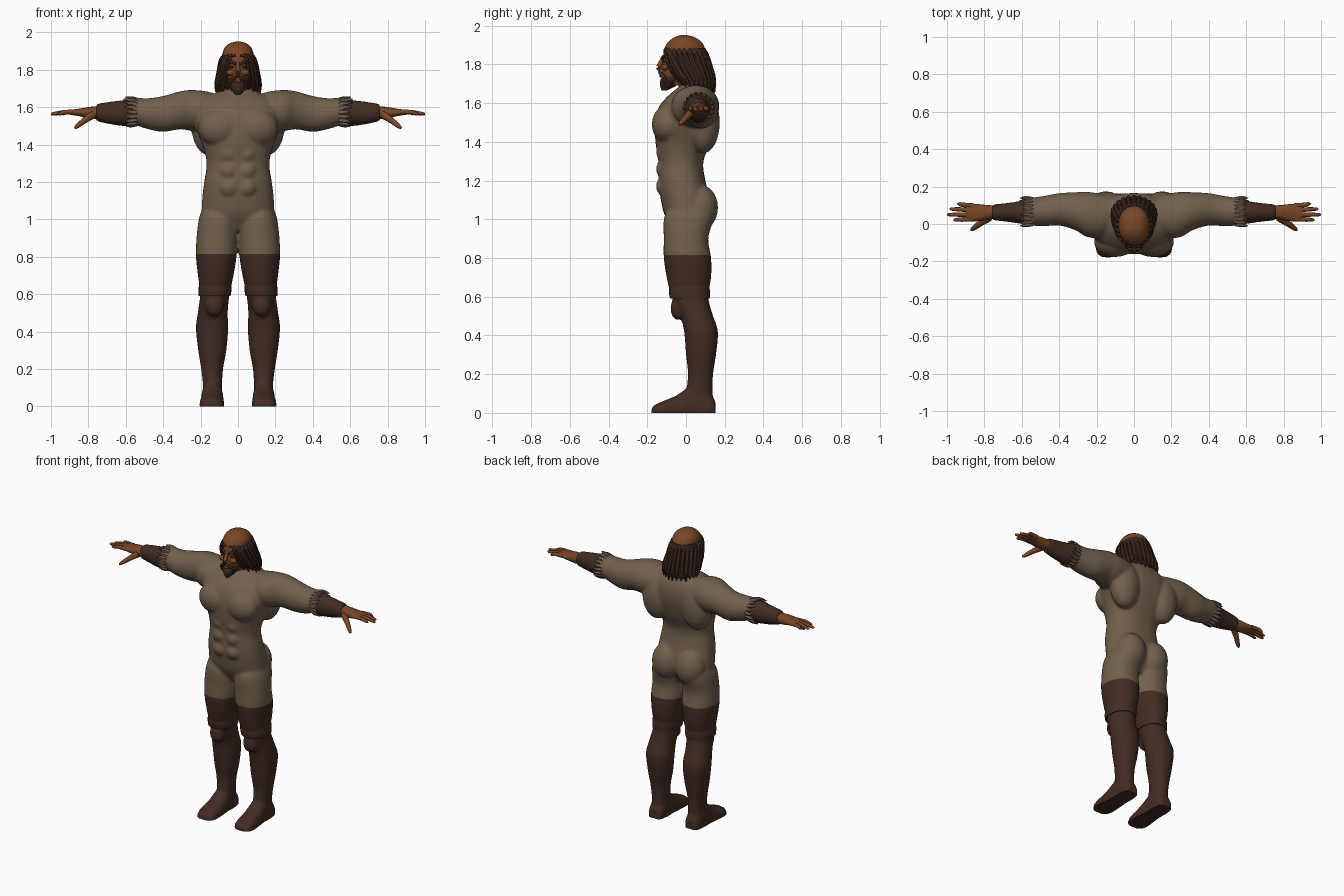
import bpy, bmesh, math, random
from mathutils import Vector, Matrix

random.seed(4)
cube = bpy.data.objects.get("Cube")
if cube:
    bpy.data.objects.remove(cube)


def material(name, rgb):
    m = bpy.data.materials.new(name)
    m.use_nodes = True
    m.diffuse_color = (*rgb, 1)
    bsdf = m.node_tree.nodes["Principled BSDF"]
    bsdf.inputs["Base Color"].default_value = (*rgb, 1)
    bsdf.inputs["Roughness"].default_value = 0.9
    return m


SUIT = material("tan suit", (0.17, 0.118, 0.074))
LEATHER = material("dark leather", (0.055, 0.025, 0.017))
SKIN = material("skin", (0.19, 0.062, 0.02))
HAIR = material("dark hair", (0.042, 0.019, 0.013))


def spline(rows, steps):
    """Smoothly resample a list of equal-length number rows."""
    out = []
    last = len(rows) - 1
    for i in range(last):
        a, b, c, d = (rows[max(i - 1, 0)], rows[i], rows[i + 1], rows[min(i + 2, last)])
        for k in range(steps):
            t = k / steps
            out.append([q + t * (r - p) / 2 + t * t * (p - 2.5 * q + 2 * r - s / 2)
                        + t ** 3 * (1.5 * (q - r) + (s - p) / 2)
                        for p, q, r, s in zip(a, b, c, d)])
    return out + [list(rows[-1])]


def skin_rings(bm, rings):
    rings = [[bm.verts.new(co) for co in ring] for ring in rings]
    n = len(rings[0])
    for lo, hi in zip(rings, rings[1:]):
        for i in range(n):
            j = (i + 1) % n
            bm.faces.new((lo[i], lo[j], hi[j], hi[i]))
    bm.faces.new(rings[0])
    bm.faces.new(rings[-1])


def loft(bm, axis, rows, power=2.0, n=28, steps=4):
    """Rows hold position along the axis, then the two extents across it."""
    rings = []
    for t, a0, a1, b0, b1 in spline(rows, steps):
        ring = []
        for i in range(n):
            ang = math.tau * i / n
            c, s = math.cos(ang), math.sin(ang)
            a = (a0 + a1) / 2 + (a1 - a0) / 2 * math.copysign(abs(c) ** (2 / power), c)
            b = (b0 + b1) / 2 + (b1 - b0) / 2 * math.copysign(abs(s) ** (2 / power), s)
            ring.append({"x": (t, b, a), "y": (a, t, b), "z": (a, b, t)}[axis])
        rings.append(ring)
    skin_rings(bm, rings)


def symmetric(rows):
    return [(z, -w, w, front, back) for z, w, front, back in rows]


def blob(bm, centre, radii):
    m = Matrix.Translation(centre) @ Matrix.Diagonal((*radii, 1))
    bmesh.ops.create_uvsphere(bm, u_segments=20, v_segments=12, radius=1, matrix=m)


def tube(bm, points, n=8, steps=3):
    """Points hold x, y, z and radius."""
    pts = spline(points, steps)
    rings = []
    for i, p in enumerate(pts):
        d = Vector(pts[min(i + 1, len(pts) - 1)][:3]) - Vector(pts[max(i - 1, 0)][:3])
        q = d.to_track_quat("Z", "Y")
        rings.append([Vector(p[:3]) + q @ Vector((math.cos(a) * p[3], math.sin(a) * p[3], 0))
                      for a in (math.tau * k / n for k in range(n))])
    skin_rings(bm, rings)


def mirror_x(bm):
    new = bmesh.ops.duplicate(bm, geom=bm.verts[:] + bm.edges[:] + bm.faces[:])["geom"]
    for v in new:
        if isinstance(v, bmesh.types.BMVert):
            v.co.x = -v.co.x


def finish(bm, name, *mats, angle=50):
    bmesh.ops.recalc_face_normals(bm, faces=bm.faces[:])
    for f in bm.faces:
        f.smooth = True
    me = bpy.data.meshes.new(name)
    bm.to_mesh(me)
    bm.free()
    me.set_sharp_from_angle(angle=math.radians(angle))
    for m in mats:
        me.materials.append(m)
    ob = bpy.data.objects.new(name, me)
    bpy.context.collection.objects.link(ob)
    return ob


# Body: limbs and muscles on one side, mirrored, then the trunk
bm = bmesh.new()
leg = [(1.06, .03, .19, -.09, .13), (1, .005, .21, -.115, .14), (.9, .003, .222, -.115, .115),
       (.8, .008, .225, -.115, .13), (.7, .024, .214, -.1, .13), (.6, .045, .203, -.075, .115),
       (.5, .055, .215, -.03, .14), (.42, .052, .225, -.01, .165), (.3, .062, .213, 0, .155),
       (.2, .08, .197, .01, .14), (.1, .085, .187, 0, .138), (-.03, .08, .195, -.02, .15)]
loft(bm, "z", leg, 2.2)
loft(bm, "y", [(.152, .1, .175, -.04, .06), (.12, .085, .19, -.05, .1), (.03, .08, .195, -.05, .135),
               (-.05, .076, .2, -.05, .09), (-.12, .074, .206, -.04, .06),
               (-.16, .085, .195, -.03, .042), (-.178, .11, .17, -.02, .025)], 2.3)
loft(bm, "x", [(.08, 1.55, 1.66, 0, .13), (.17, 1.49, 1.685, -.07, .16), (.25, 1.475, 1.692, -.07, .172),
               (.31, 1.482, 1.685, -.035, .17), (.4, 1.468, 1.66, -.008, .165),
               (.48, 1.482, 1.648, -.012, .15), (.55, 1.503, 1.65, -.008, .14),
               (.6, 1.498, 1.64, 0, .125), (.68, 1.508, 1.63, .012, .112), (.757, 1.525, 1.618, .02, .105)])
blob(bm, (.1, -.095, 1.49), (.115, .082, .1))       # chest
blob(bm, (.15, .09, 1.5), (.1, .085, .16))          # upper back
blob(bm, (.088, .07, 1.06), (.1, .096, .12))        # seat
blob(bm, (.125, -.045, .54), (.05, .035, .06))      # knee
for z in (1.17, 1.26, 1.35):                        # stomach
    blob(bm, (.048, -.115, z), (.052, .04, .05))
mirror_x(bm)
loft(bm, "z", symmetric([
    (.94, .06, -.06, .07), (1.02, .18, -.11, .12), (1.1, .192, -.13, .125), (1.2, .181, -.143, .1),
    (1.3, .168, -.143, .09), (1.4, .19, -.158, .13), (1.5, .23, -.16, .16), (1.58, .23, -.14, .165),
    (1.64, .19, -.09, .15), (1.685, .1, -.035, .125), (1.71, .062, -.01, .1)]), 2.3)
body = finish(bm, "body", SUIT)
remesh = body.modifiers.new("fuse", "REMESH")
remesh.mode = "VOXEL"
remesh.voxel_size = 0.009
relax = body.modifiers.new("relax", "SMOOTH")
relax.iterations = 5
fused = bpy.data.meshes.new_from_object(body.evaluated_get(bpy.context.evaluated_depsgraph_get()))
bpy.data.objects.remove(body)

# Cut clean borders for boots and bracers, flatten the soles
CUFF_Z, SLEEVE_X = .815, .585
bm = bmesh.new()
bm.from_mesh(fused)
bpy.data.meshes.remove(fused)
for co, no, clear in (((0, 0, CUFF_Z), (0, 0, 1), False), ((SLEEVE_X, 0, 0), (1, 0, 0), False),
                      ((-SLEEVE_X, 0, 0), (1, 0, 0), False), ((0, 0, 0), (0, 0, 1), True)):
    bmesh.ops.bisect_plane(bm, geom=bm.verts[:] + bm.edges[:] + bm.faces[:],
                           plane_co=co, plane_no=no, clear_inner=clear)
bmesh.ops.holes_fill(bm, edges=[e for e in bm.edges if e.is_boundary], sides=0)
for f in bm.faces:
    c = f.calc_center_median()
    f.material_index = int(c.z < CUFF_Z or abs(c.x) > SLEEVE_X)
finish(bm, "body_suit", SUIT, LEATHER)

# Overhanging hem above each knee
bm = bmesh.new()
loft(bm, "z", [(.66, .034, .208, -.086, .12), (.62, .035, .211, -.088, .124),
               (.59, .04, .21, -.082, .122)], 2.2)
mirror_x(bm)
finish(bm, "knee_hems", LEATHER)

# Ragged sleeve ends
bm = bmesh.new()
for i in range(18):
    a = math.tau * i / 18
    ring = lambda x, r: (x, .065 + r * math.cos(a), 1.575 + r * math.sin(a))
    tip = .595 + random.uniform(0, .02)
    tube(bm, [(*ring(.54, .066), .012), (*ring(.57, .072), .013), (*ring(tip, .08), .002)], 5, 2)
mirror_x(bm)
finish(bm, "sleeve_fringe", SUIT)

# Hands
bm = bmesh.new()
loft(bm, "x", [(.74, 1.535, 1.605, .03, .098), (.79, 1.538, 1.602, .022, .102),
               (.85, 1.552, 1.592, .014, .108), (.9, 1.56, 1.585, .02, .106)], 2.3, 16)
for y, tip_y, tip_x in ((.026, .022, .965), (.05, .05, 1), (.075, .08, .985), (.098, .108, .945)):
    tube(bm, [(.86, y, 1.573, .013), (.92, (y + tip_y) / 2, 1.574, .012),
              (tip_x - .012, tip_y, 1.565, .009), (tip_x, tip_y, 1.563, .004)])
tube(bm, [(.775, .035, 1.56, .022), (.82, .005, 1.53, .017),
          (.86, -.025, 1.498, .012), (.872, -.034, 1.488, .005)])
mirror_x(bm)
finish(bm, "hands", SKIN)

# Head, neck, nose, ears
bm = bmesh.new()
loft(bm, "z", symmetric([(1.62, .07, -.03, .1), (1.69, .058, -.04, .08), (1.78, .055, -.05, .07)]))
loft(bm, "z", symmetric([
    (1.69, .03, -.11, .02), (1.74, .056, -.125, .06), (1.79, .068, -.125, .08), (1.84, .077, -.118, .095),
    (1.88, .083, -.113, .098), (1.915, .073, -.092, .08), (1.94, .047, -.06, .045),
    (1.951, .012, -.025, .005)]), 2.1)
tube(bm, [(0, -.115, 1.84, .009), (0, -.132, 1.805, .012), (0, -.141, 1.782, .014), (0, -.13, 1.768, .006)])
for s in (1, -1):
    blob(bm, (s * .038, -.108, 1.785), (.024, .018, .017))
finish(bm, "head", SKIN)

# Beard, moustache, brows and eyes
bm = bmesh.new()
loft(bm, "z", symmetric([(1.664, .01, -.125, -.1), (1.69, .034, -.134, -.05),
                         (1.72, .05, -.132, -.02), (1.738, .052, -.12, -.02)]))
for s in (1, -1):
    tube(bm, [(s * .003, -.138, 1.763, .006), (s * .025, -.132, 1.755, .01),
              (s * .044, -.112, 1.73, .01), (s * .045, -.108, 1.7, .005)])
    tube(bm, [(s * .01, -.122, 1.826, .006), (s * .035, -.116, 1.842, .008), (s * .062, -.09, 1.835, .005)])
    blob(bm, (s * .03, -.113, 1.814), (.014, .006, .005))
finish(bm, "beard_and_brows", HAIR)
bm = bmesh.new()
blob(bm, (0, -.129, 1.739), (.02, .009, .007))
finish(bm, "lips", SKIN)

# Hair: a shell behind the face with hanging locks around it
bm = bmesh.new()
loft(bm, "z", symmetric([(1.885, .078, -.03, .1), (1.85, .09, -.05, .112), (1.78, .1, -.035, .128),
                         (1.72, .105, -.015, .14), (1.675, .085, .03, .145)]))
LOCKS = 21
for i in range(LOCKS):
    u = 2 * i / (LOCKS - 1) - 1
    a = u * math.radians(150)
    sx, cy = math.sin(a), math.cos(a)
    end = 1.655 + .03 * abs(u) + random.uniform(-.012, .012)
    tube(bm, [(.074 * sx, -.01 + .1 * cy, 1.885, .006),
              (.088 * sx, -.005 + .108 * cy, 1.85, .015),
              (.1 * sx, .018 + .105 * cy, 1.78, .018),
              (.112 * sx, .05 + .09 * cy, 1.72, .016),
              (.118 * sx, .06 + .088 * cy, end, .003)], 7)
# Strands sweeping from the brow across the temples
for s in (1, -1):
    tube(bm, [(s * .01, -.113, 1.876, .004), (s * .045, -.1, 1.872, .01),
              (s * .076, -.07, 1.84, .013), (s * .09, -.04, 1.78, .014), (s * .108, 0, 1.7, .003)])
finish(bm, "hair", HAIR)
